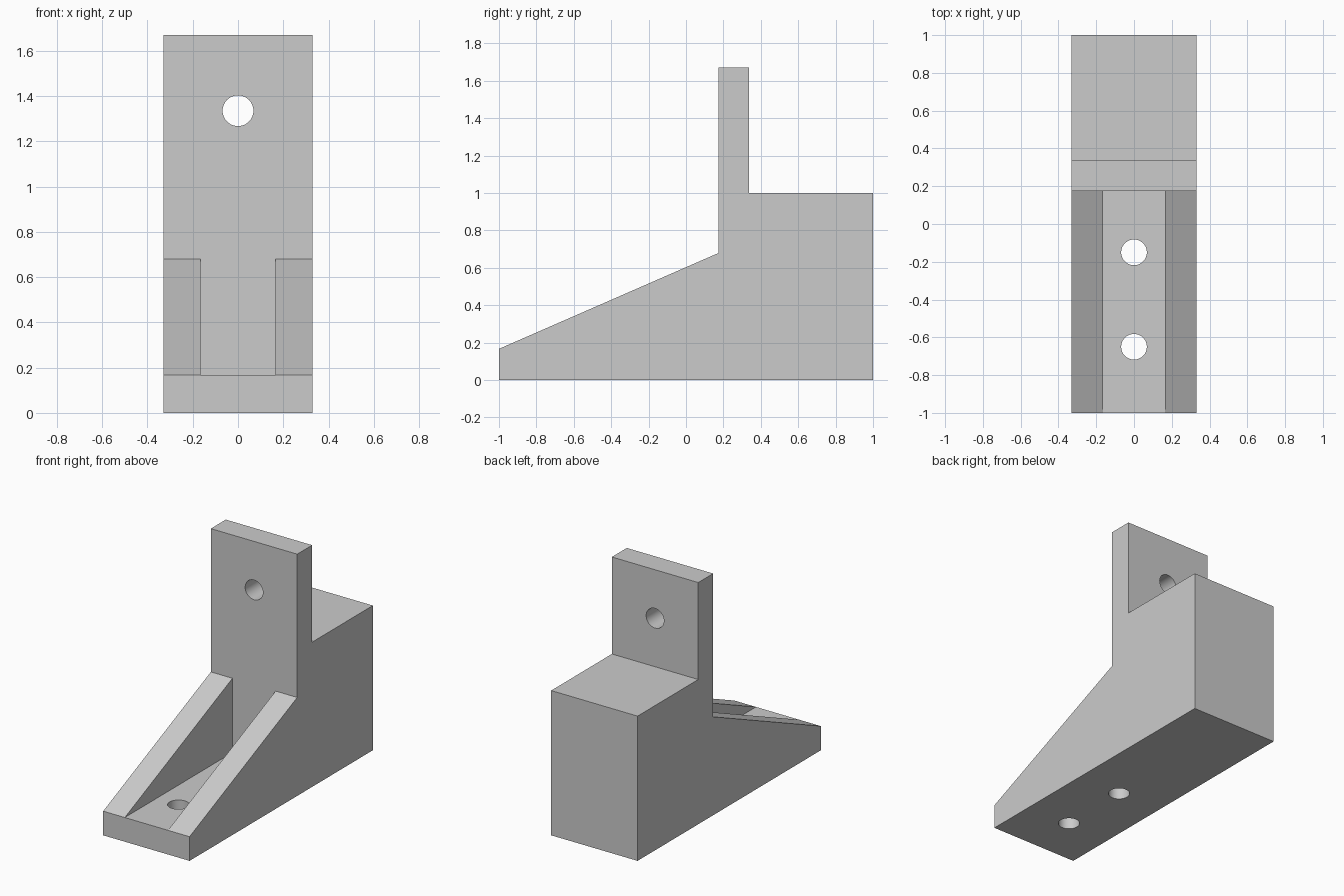
import bpy
import bmesh
from math import pi
from mathutils import Matrix

default = bpy.data.objects.get("Cube")
if default:
    bpy.data.objects.remove(default, do_unlink=True)

HALF_WIDTH = 0.33
FLOOR = 0.167          # base plate thickness
FACE_Y = 0.175         # front face of the upright
BACK_Y = 0.338         # rear face of the upright
HOLE_RADIUS = 0.068

grey = bpy.data.materials.new("plain grey")
grey.use_nodes = True
colour = (0.6, 0.6, 0.6, 1)
grey.diffuse_color = colour
grey.node_tree.nodes["Principled BSDF"].inputs["Base Color"].default_value = colour


def make_object(name, bm):
    bmesh.ops.recalc_face_normals(bm, faces=bm.faces)
    mesh = bpy.data.meshes.new(name)
    bm.to_mesh(mesh)
    bm.free()
    mesh.materials.append(grey)
    obj = bpy.data.objects.new(name, mesh)
    bpy.context.collection.objects.link(obj)
    return obj


def extrude_profile(name, profile, half_width):
    """Solid from a (y, z) side outline, centred across x."""
    bm = bmesh.new()
    face = bm.faces.new([bm.verts.new((-half_width, y, z)) for y, z in profile])
    moved = bmesh.ops.extrude_face_region(bm, geom=[face])["geom"]
    verts = [v for v in moved if isinstance(v, bmesh.types.BMVert)]
    bmesh.ops.translate(bm, verts=verts, vec=(2 * half_width, 0, 0))
    return make_object(name, bm)


def hole_cutter(name, location, tilt=0):
    bm = bmesh.new()
    matrix = Matrix.Translation(location) @ Matrix.Rotation(tilt, 4, "X")
    bmesh.ops.create_cone(bm, cap_ends=True, segments=48, radius1=HOLE_RADIUS,
                          radius2=HOLE_RADIUS, depth=0.5, matrix=matrix)
    return make_object(name, bm)


# Bracket body: sloped ribs, upright plate and rear block in one outline
bracket = extrude_profile("bracket_body", [
    (-1, 0), (1, 0), (1, 1), (BACK_Y, 1), (BACK_Y, 1.67),
    (FACE_Y, 1.67), (FACE_Y, 0.68), (-1, FLOOR)], HALF_WIDTH)

# Channel between the ribs, and the three bolt holes
cutters = [
    extrude_profile("channel_cutter", [
        (-1.2, FLOOR), (FACE_Y, FLOOR), (FACE_Y, 0.9), (-1.2, 0.9)], HALF_WIDTH / 2),
    hole_cutter("upright_hole_cutter", (0, (FACE_Y + BACK_Y) / 2, 1.335), pi / 2),
    hole_cutter("front_floor_hole_cutter", (0, -0.65, 0.05)),
    hole_cutter("rear_floor_hole_cutter", (0, -0.15, 0.05)),
]
for cutter in cutters:
    cut = bracket.modifiers.new(cutter.name, "BOOLEAN")
    cut.operation = "DIFFERENCE"
    cut.solver = "EXACT"
    cut.object = cutter

# Apply the cuts, then remove the helpers
bpy.ops.object.select_all(action="DESELECT")
bracket.select_set(True)
bpy.context.view_layer.objects.active = bracket
for cutter in cutters:
    bpy.ops.object.modifier_apply(modifier=cutter.name)
    bpy.data.objects.remove(cutter, do_unlink=True)
bpy.ops.object.shade_smooth_by_angle(angle=pi / 6)
